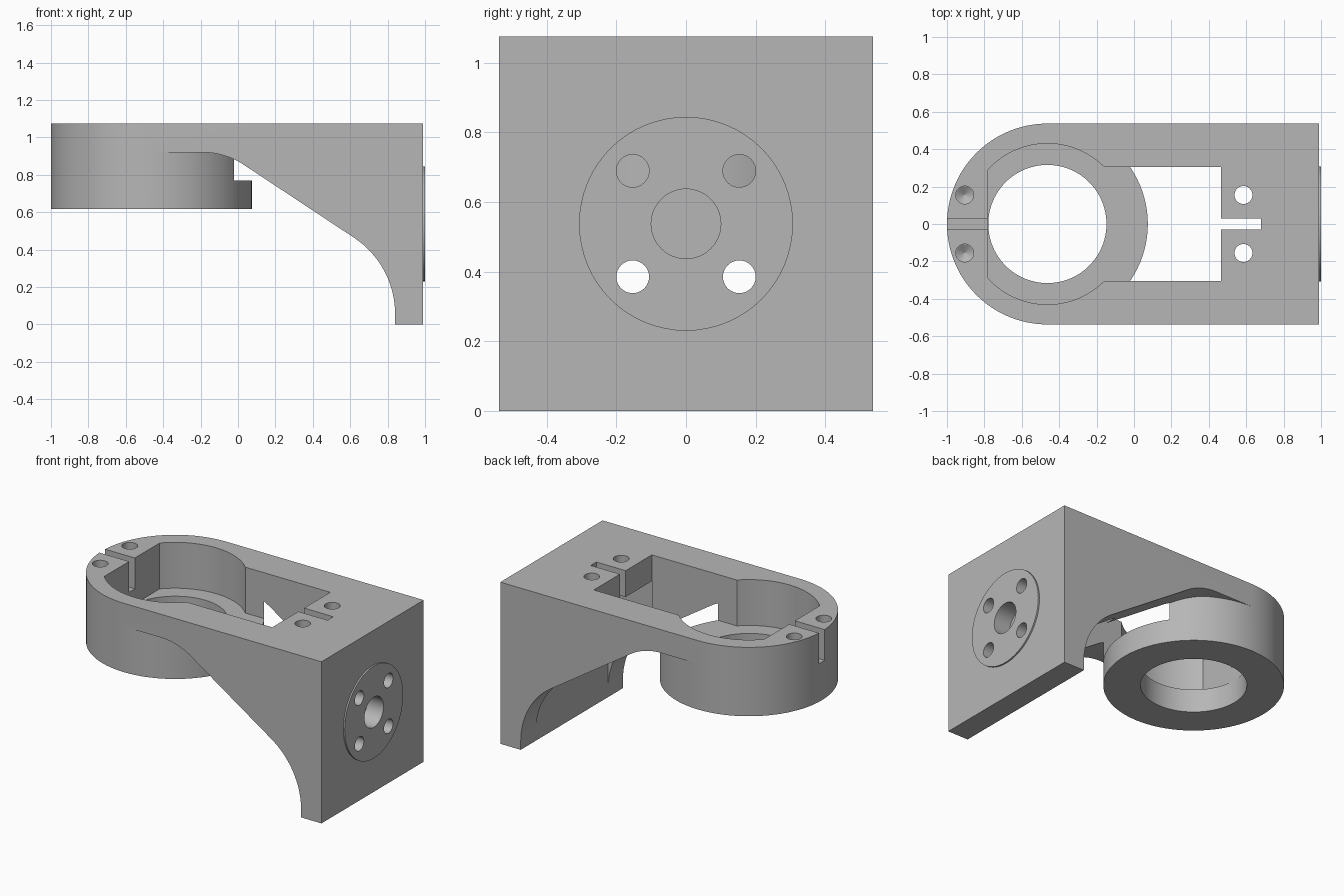
import bpy, bmesh
from math import sin, cos, radians, pi
from mathutils import Matrix

cube = bpy.data.objects.get("Cube")
if cube:
    bpy.data.objects.remove(cube, do_unlink=True)

grey = bpy.data.materials.new("plain grey")
grey.use_nodes = True
colour = (0.47, 0.47, 0.47, 1)
grey.diffuse_color = colour
grey.node_tree.nodes["Principled BSDF"].inputs["Base Color"].default_value = colour

TOP, HALF, FACE = 1.075, 0.537, 0.99
RING_X, FLOOR, POCKET_Y, BLOCK_X = -0.463, 0.77, 0.305, 0.465
FLANGE_Z = TOP / 2


def finish(bm, name):
    bmesh.ops.recalc_face_normals(bm, faces=bm.faces)
    mesh = bpy.data.meshes.new(name)
    bm.to_mesh(mesh)
    bm.free()
    mesh.materials.append(grey)
    obj = bpy.data.objects.new(name, mesh)
    bpy.context.collection.objects.link(obj)
    return obj


def box(name, x, y, z):
    bm = bmesh.new()
    bmesh.ops.create_cube(bm, size=1)
    for v in bm.verts:
        for i, (lo, hi) in enumerate((x, y, z)):
            v.co[i] = lo if v.co[i] < 0 else hi
    return finish(bm, name)


def cylinder(name, r, centre, lo, hi, axis="Z", sides=32, r_low=None):
    """Round bar from lo to hi along Z at (x, y), or along X at (y, z)."""
    bm = bmesh.new()
    bmesh.ops.create_cone(bm, cap_ends=True, segments=sides, depth=hi - lo,
                          radius1=r if r_low is None else r_low, radius2=r)
    a, b = centre
    mid = (lo + hi) / 2
    if axis == "Z":
        move = Matrix.Translation((a, b, mid))
    else:
        move = Matrix.Translation((mid, a, b)) @ Matrix.Rotation(pi / 2, 4, "Y")
    bmesh.ops.transform(bm, matrix=move, verts=bm.verts)
    return finish(bm, name)


def combine(target, tool, operation="DIFFERENCE"):
    mod = target.modifiers.new("shape", "BOOLEAN")
    mod.operation, mod.solver, mod.object = operation, "EXACT", tool
    bpy.context.view_layer.objects.active = target
    bpy.ops.object.modifier_apply(modifier=mod.name)
    bpy.data.objects.remove(tool, do_unlink=True)


# Side profile of the bracket: flat underside, curve, slope, curve into the plate
slope = radians(33.5)
profile = [(FACE, 0), (FACE, TOP), (RING_X, TOP), (RING_X, 0.92)]
profile += [(-0.19 + 0.4 * sin(slope * i / 12), 0.52 + 0.4 * cos(slope * i / 12))
            for i in range(13)]
for i in range(19):
    a = slope + (pi / 2 - slope) * i / 18
    profile.append((0.35 + 0.49 * sin(a), 0.055 + 0.49 * cos(a)))
profile.append((0.84, 0))

bm = bmesh.new()
side = bm.faces.new([bm.verts.new((x, -HALF, z)) for x, z in profile])
new = bmesh.ops.extrude_face_region(bm, geom=[side])["geom"]
bmesh.ops.translate(bm, vec=(0, 2 * HALF, 0),
                    verts=[g for g in new if isinstance(g, bmesh.types.BMVert)])
body = finish(bm, "bracket")

# Opening between the arms, and the space behind the mounting plate
combine(body, box("arm_opening", (-0.6, BLOCK_X), (-POCKET_Y, POCKET_Y), (-1, 2)))
combine(body, box("plate_space", (BLOCK_X - 0.001, 0.84), (-0.38, 0.38), (-1, 0.9)))

# Ring housing and raised flange disc
combine(body, cylinder("ring", HALF, (RING_X, 0), 0.617, TOP, sides=96), "UNION")
combine(body, cylinder("flange", 0.307, (0, FLANGE_Z), FACE - 0.05, 1.0, "X", 64), "UNION")

# Pocket inside the ring, flat on its outer end, with a round hole in the floor
pocket = cylinder("ring_pocket", 0.43, (RING_X, 0), FLOOR, 2, sides=96)
combine(pocket, box("pocket_end", (-2, -0.78), (-1, 1), (0, 3)))
combine(body, pocket)
combine(body, box("pocket_link", (-0.4, BLOCK_X - 0.002), (-POCKET_Y, POCKET_Y), (FLOOR, 2)))
combine(body, cylinder("ring_hole", 0.316, (RING_X, 0), 0, 1, sides=96))

# Cable slots at both ends
combine(body, box("outer_slot", (-2, -0.7), (-0.03, 0.03), (0.87, 2)))
combine(body, box("inner_slot", (0.4, 0.68), (-0.03, 0.03), (0.87, 2)))

# Screw holes, mirrored across the middle
for s in (-1, 1):
    y = s * 0.155
    combine(body, cylinder("blind_hole", 0.048, (-0.905, y), 0.88, 1.2))
    combine(body, cylinder("blind_tip", 0.048, (-0.905, y), 0.85, 0.881, r_low=0.002))
    combine(body, cylinder("through_hole", 0.048, (0.585, y), 0.8, 1.2))
    for t in (-1, 1):
        combine(body, cylinder("flange_hole", 0.047, (s * 0.153, FLANGE_Z + t * 0.152),
                               0.72, 1.1, "X"))
combine(body, cylinder("centre_bore", 0.1, (0, FLANGE_Z), 0.88, 1.1, "X", 48))

# Crisp edges with smooth curves
bpy.ops.object.select_all(action="DESELECT")
body.select_set(True)
bpy.context.view_layer.objects.active = body
bpy.ops.object.shade_smooth_by_angle(angle=radians(25))
